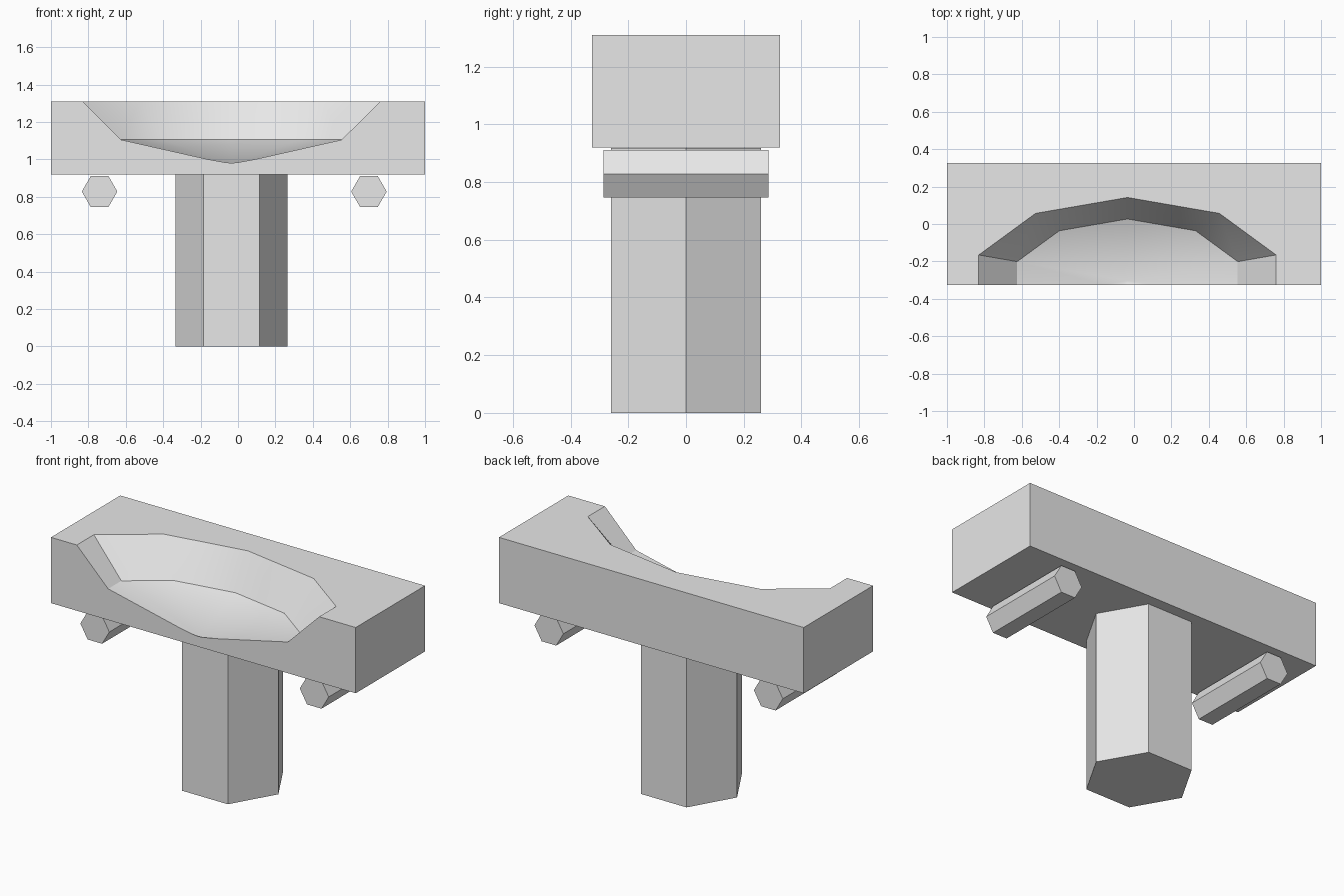
import bpy
import bmesh
from math import sin, cos, pi, radians
from mathutils import Matrix, Vector

default = bpy.data.objects.get("Cube")
if default:
    bpy.data.objects.remove(default)

# One plain material
grey = bpy.data.materials.new("light grey")
grey.use_nodes = True
colour = (0.8, 0.8, 0.8, 1)
grey.diffuse_color = colour
grey.node_tree.nodes["Principled BSDF"].inputs["Base Color"].default_value = colour


def finish(name, bm):
    bmesh.ops.recalc_face_normals(bm, faces=bm.faces)
    mesh = bpy.data.meshes.new(name)
    bm.to_mesh(mesh)
    bm.free()
    mesh.materials.append(grey)
    obj = bpy.data.objects.new(name, mesh)
    bpy.context.collection.objects.link(obj)
    return obj


def hex_prism(name, centre, radius, length, turn=Matrix()):
    """Six-sided bar with corners pointing along x."""
    bm = bmesh.new()
    ring = [bm.verts.new((radius * cos(i * pi / 3), radius * sin(i * pi / 3), -length / 2))
            for i in range(6)]
    base = bm.faces.new(ring)
    geom = bmesh.ops.extrude_face_region(bm, geom=[base], use_keep_orig=True)["geom"]
    top = [g for g in geom if isinstance(g, bmesh.types.BMVert)]
    bmesh.ops.translate(bm, verts=top, vec=(0, 0, length))
    bm.transform(Matrix.Translation(centre) @ turn)
    return finish(name, bm)


# Basin slab
bm = bmesh.new()
bmesh.ops.create_cube(bm, size=1)
bm.transform(Matrix.Translation((0, 0, 1.115)) @ Matrix.Diagonal((2, 0.65, 0.39, 1)))
basin = finish("basin", bm)

# Bowl cutter: ten-sided, flared wall over a shallow pointed floor
SIDES = 10
CENTRE_X, CENTRE_Y, DEPTH_RATIO = -0.035, -0.303, 0.532
bm = bmesh.new()


def bowl_ring(radius, z):
    return [bm.verts.new((CENTRE_X + radius * sin(2 * pi * i / SIDES),
                          CENTRE_Y + radius * DEPTH_RATIO * cos(2 * pi * i / SIDES), z))
            for i in range(SIDES)]


lower = bowl_ring(0.62, 1.105)
upper = bowl_ring(1.052, 1.515)
pole = bm.verts.new((CENTRE_X, CENTRE_Y, 0.972))
for i in range(SIDES):
    j = (i + 1) % SIDES
    bm.faces.new((lower[i], lower[j], upper[j], upper[i]))
    bm.faces.new((pole, lower[j], lower[i]))
bm.faces.new(upper)
cutter = finish("bowl_cutter", bm)
cutter.hide_render = True

# Carve the bowl out of the slab
cut = basin.modifiers.new("bowl", 'BOOLEAN')
cut.operation = 'DIFFERENCE'
cut.solver = 'EXACT'
cut.object = cutter
bpy.ops.object.select_all(action='DESELECT')
basin.select_set(True)
bpy.context.view_layer.objects.active = basin
bpy.ops.object.modifier_apply(modifier=cut.name)
bpy.ops.object.shade_smooth_by_angle(angle=radians(30))
bpy.data.objects.remove(cutter)

# Pedestal
hex_prism("pedestal", Vector((-0.035, 0, 0.459)), 0.30, 0.918)

# Bars under each end, running front to back
lay_down = Matrix.Rotation(pi / 2, 4, 'X')
for name, x in (("right_bar", -0.74), ("left_bar", 0.70)):
    hex_prism(name, Vector((x, 0, 0.828)), 0.095, 0.57, lay_down)
